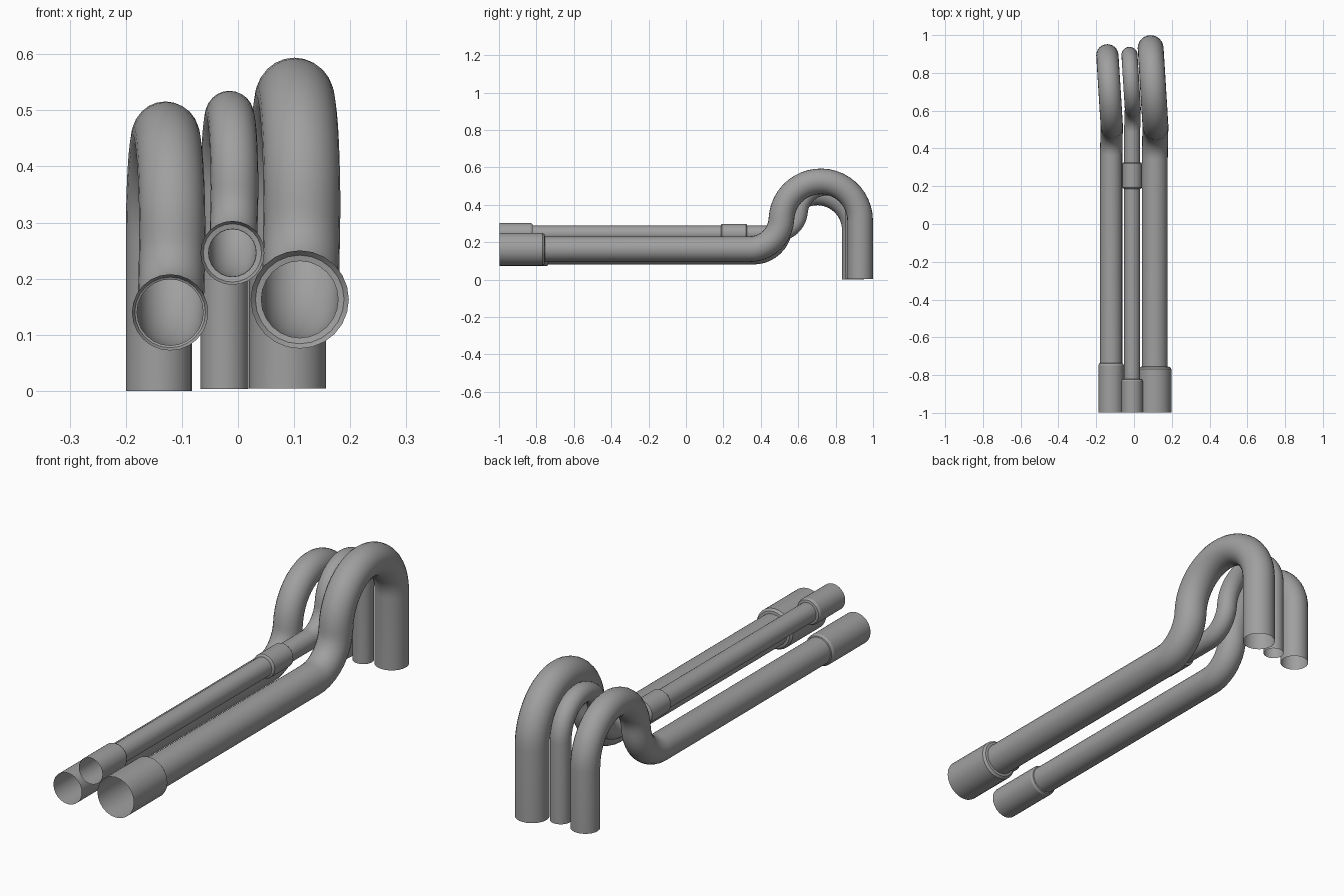
import bpy, bmesh
from math import sin, cos, pi, acos
from mathutils import Vector

if "Cube" in bpy.data.objects:
    bpy.data.objects.remove(bpy.data.objects["Cube"])

SIDES = 24

# Dark grey plastic
grey = bpy.data.materials.new("dark_grey")
grey.diffuse_color = (0.35, 0.35, 0.35, 1)
grey.use_nodes = True
grey.node_tree.nodes["Principled BSDF"].inputs["Base Color"].default_value = grey.diffuse_color


def sweep(name, stations):
    """Skin round rings along stations of (x, y, z, radius), left open at the ends."""
    pts = [Vector(s[:3]) for s in stations]
    bm = bmesh.new()
    rings = []
    for i, p in enumerate(pts):
        t = (pts[min(i + 1, len(pts) - 1)] - pts[max(i - 1, 0)]).normalized()
        up = Vector((1, 0, 0)).cross(t).normalized()
        side = t.cross(up)
        rings.append([bm.verts.new(p + stations[i][3] * (
            side * cos(2 * pi * k / SIDES) + up * sin(2 * pi * k / SIDES)))
            for k in range(SIDES)])
    for a, b in zip(rings, rings[1:]):
        for k in range(SIDES):
            j = (k + 1) % SIDES
            bm.faces.new((a[k], b[k], b[j], a[j]))
    mesh = bpy.data.meshes.new(name)
    bm.to_mesh(mesh)
    bm.free()
    mesh.materials.append(grey)
    ob = bpy.data.objects.new(name, mesh)
    bpy.context.collection.objects.link(ob)
    bpy.ops.object.select_all(action='DESELECT')
    ob.select_set(True)
    bpy.context.view_layer.objects.active = ob
    bpy.ops.object.shade_smooth_by_angle(angle=0.4)
    return ob


def trap_pipe(name, x, z, r, socket_r, lip_r, socket_end, bend, rise_y,
              leg_x, leg_y, top, foot):
    """Socket, straight run, upward bend, arch and down leg in one tube."""
    # Flared socket stepping down to the pipe
    s = [(x, -0.998, z, socket_r), (x, socket_end - 0.01, z, socket_r),
         (x, socket_end, z, lip_r), (x, socket_end + 0.002, z, r)]
    # Arch circle, and the angle where the bend meets it
    mid, rad = (rise_y + leg_y) / 2, (leg_y - rise_y) / 2
    zc = top - r - rad
    ang = acos((z + bend - zc) / (rad + bend))
    yb = mid - (rad + bend) * sin(ang)
    rise_x = x + 0.004
    # Bend from the horizontal run to the riser
    n = 10
    for i in range(n):
        a = ang * i / n
        s.append((x + (rise_x - x) * i / n, yb + bend * sin(a),
                  z + bend * (1 - cos(a)), r))
    # Arch drifting sideways to the leg
    n = 22
    for i in range(n + 1):
        a = pi / 2 - ang + (pi / 2 + ang) * i / n
        f = (1 - cos(a)) / 2
        s.append((rise_x + (leg_x - rise_x) * f, mid - rad * cos(a),
                  zc + rad * sin(a), r))
    # Down leg
    s.append((leg_x, leg_y, foot, r))
    return sweep(name, s)


trap_pipe("large_pipe", 0.11, 0.163, 0.0685, 0.0875, 0.079, -0.757,
          0.17, 0.51, 0.088, 0.931, 0.594, 0.004)
trap_pipe("medium_pipe", -0.121, 0.14, 0.0590, 0.068, 0.063, -0.738,
          0.15, 0.51, -0.141, 0.893, 0.516, 0.0)
trap_pipe("small_pipe", -0.010, 0.246, 0.0425, 0.057, 0.052, -0.822,
          0.125, 0.608, -0.024, 0.895, 0.535, 0.003)

# Coupling sleeve on the small pipe
sweep("small_pipe_coupling", [(-0.010, y, 0.246, r) for y, r in (
    (0.186, 0.042), (0.188, 0.048), (0.193, 0.052),
    (0.320, 0.052), (0.325, 0.048), (0.327, 0.042))])
